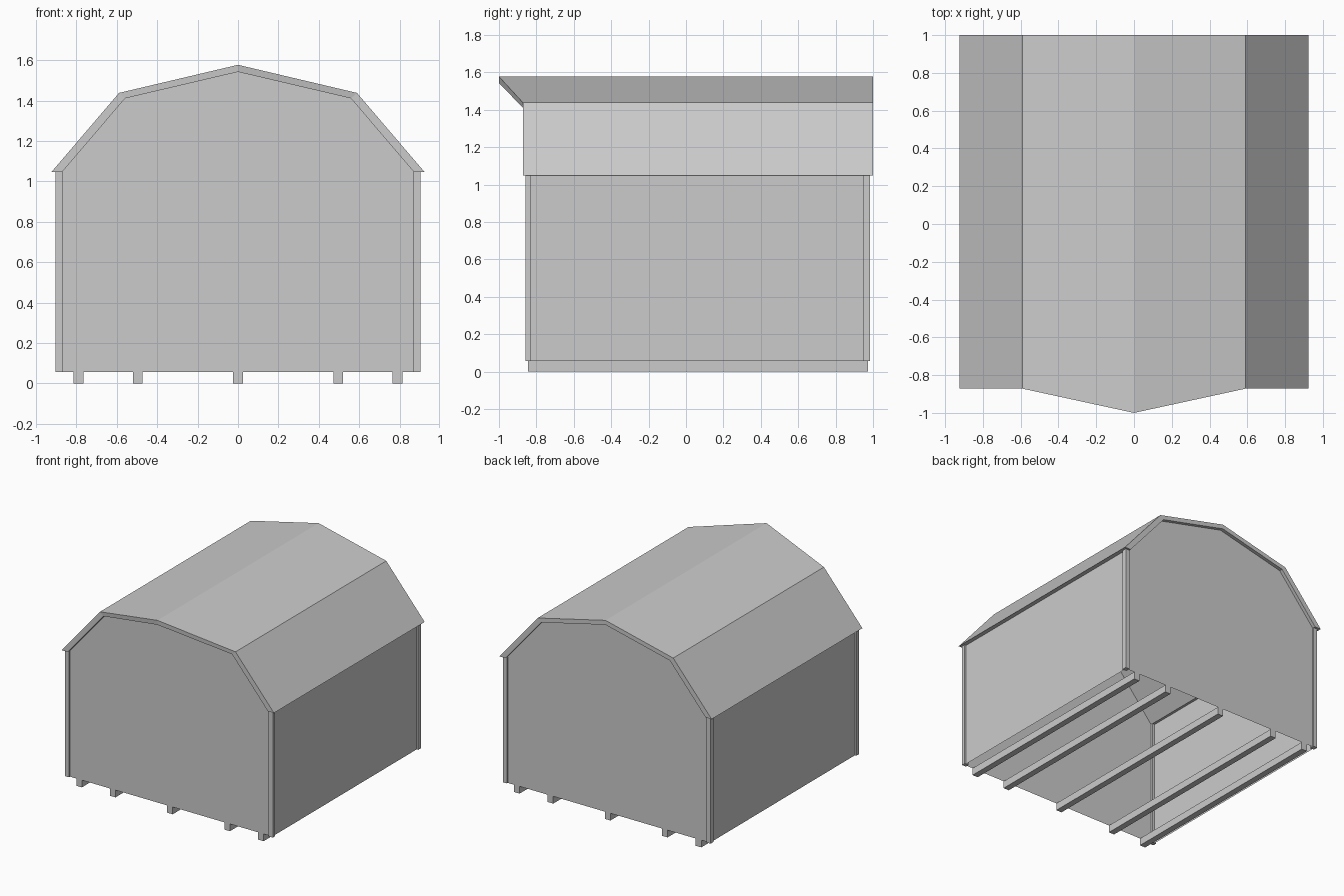
import bpy

old = bpy.data.objects.get("Cube")
if old:
    bpy.data.objects.remove(old, do_unlink=True)

grey = bpy.data.materials.new("light grey")
grey.use_nodes = True
COLOR = (0.6, 0.6, 0.6, 1)
grey.diffuse_color = COLOR
grey.node_tree.nodes["Principled BSDF"].inputs["Base Color"].default_value = COLOR

FLOOR, EAVE = 0.057, 1.047
FRONT, BACK = -0.845, 0.973
WALL_X = 0.89


def add_mesh(name, verts, faces):
    mesh = bpy.data.meshes.new(name)
    mesh.from_pydata(verts, [], faces)
    mesh.materials.append(grey)
    obj = bpy.data.objects.new(name, mesh)
    bpy.context.collection.objects.link(obj)
    return obj


def add_prism(name, front, back):
    """Closed solid between two matching outlines."""
    n = len(front)
    sides = [(i, i + n, (i + 1) % n + n, (i + 1) % n) for i in range(n)]
    return add_mesh(name, front + back,
                    [tuple(range(n)), tuple(reversed(range(n, 2 * n)))] + sides)


def add_box(name, x0, x1, y0, y1, z0, z1):
    outline = [(x0, z0), (x1, z0), (x1, z1), (x0, z1)]
    return add_prism(name, [(x, y0, z) for x, z in outline],
                     [(x, y1, z) for x, z in outline])


def mirrored(half):
    """Full profile from a right half that ends on the centre line."""
    return half + [(-x, z) for x, z in reversed(half[:-1])]


# Roof shell: eave, fold and ridge, with a peaked front overhang
outer = mirrored([(0.923, EAVE), (0.589, 1.438), (0, 1.577)])
inner = mirrored([(0.87, EAVE), (0.559, 1.411), (0, 1.542)])
front_y = [-0.872, -0.872, -1, -0.872, -0.872]
verts, faces = [], []
for (ox, oz), (ix, iz), y in zip(outer, inner, front_y):
    verts += [(ox, y, oz), (ix, y, iz), (ix, 1, iz), (ox, 1, oz)]
for s in range(len(outer) - 1):
    a, b = 4 * s, 4 * s + 4
    faces += [(a + k, b + k, b + (k + 1) % 4, a + (k + 1) % 4) for k in range(4)]
end = 4 * (len(outer) - 1)
faces += [(3, 2, 1, 0), (end, end + 1, end + 2, end + 3)]
add_mesh("roof", verts, faces)

# Gable walls, front and back
gable = [(-WALL_X, FLOOR), (WALL_X, FLOOR), (WALL_X, EAVE)] + inner + [(-WALL_X, EAVE)]
n = len(gable)
add_mesh("front_wall", [(x, FRONT, z) for x, z in gable], [tuple(range(n))])
add_mesh("back_wall", [(x, BACK, z) for x, z in gable], [tuple(reversed(range(n)))])

# Side walls and corner trims
for side, s in (("left", 1), ("right", -1)):
    x = s * WALL_X
    quad = (0, 1, 2, 3) if s > 0 else (3, 2, 1, 0)
    add_mesh(side + "_wall", [(x, FRONT, FLOOR), (x, BACK, FLOOR),
                              (x, BACK, EAVE), (x, FRONT, EAVE)], [quad])
    x0, x1 = sorted((s * 0.868, s * 0.903))
    add_box("front_" + side + "_trim", x0, x1, -0.858, -0.828, FLOOR, EAVE)
    add_box("back_" + side + "_trim", x0, x1, 0.947, 0.984, FLOOR, EAVE)

# Floor runners
for i, x in enumerate((-0.79, -0.497, 0, 0.497, 0.79)):
    add_box(f"runner_{i + 1}", x - 0.024, x + 0.024, FRONT, BACK, 0, FLOOR)
